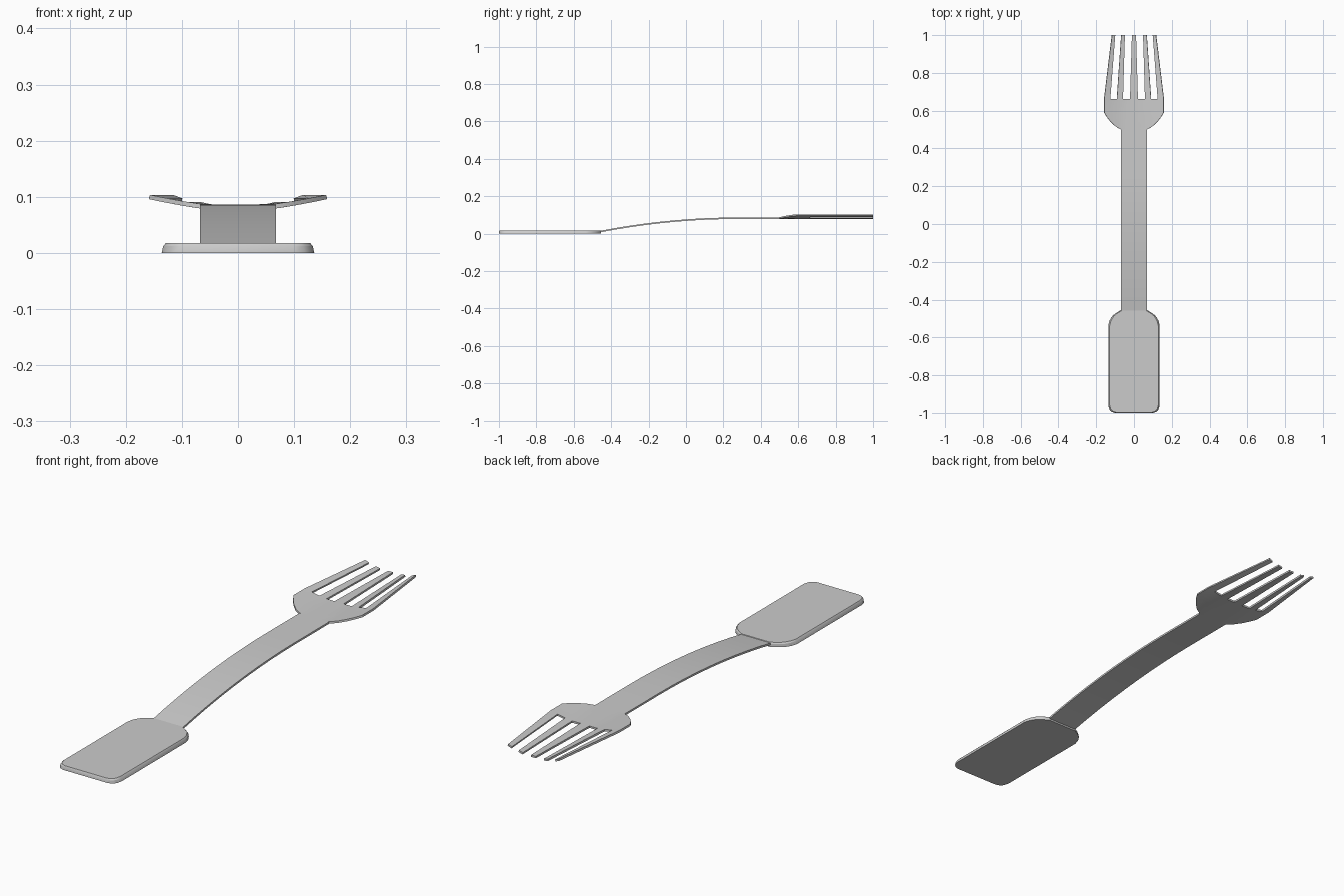
import bpy
import bmesh

cube = bpy.data.objects.get("Cube")
if cube:
    bpy.data.objects.remove(cube, do_unlink=True)

grey = bpy.data.materials.new("light_grey")
grey.use_nodes = True
grey.diffuse_color = (0.6, 0.6, 0.6, 1)
grey.node_tree.nodes["Principled BSDF"].inputs["Base Color"].default_value = (0.6, 0.6, 0.6, 1)


def finish(name, bm, thickness=0):
    bmesh.ops.remove_doubles(bm, verts=bm.verts, dist=1e-5)
    if not thickness:
        bmesh.ops.recalc_face_normals(bm, faces=bm.faces)
    mesh = bpy.data.meshes.new(name)
    bm.to_mesh(mesh)
    bm.free()
    mesh.materials.append(grey)
    ob = bpy.data.objects.new(name, mesh)
    bpy.context.collection.objects.link(ob)
    bpy.ops.object.select_all(action="DESELECT")
    ob.select_set(True)
    bpy.context.view_layer.objects.active = ob
    if thickness:
        mod = ob.modifiers.new("thickness", "SOLIDIFY")
        mod.thickness = thickness
        mod.offset = -1
        bpy.ops.object.modifier_apply(modifier=mod.name)
    bpy.ops.object.shade_smooth_by_angle(angle=0.5)
    return ob


def add_strip(bm, near, far):
    """Upward quads between two rows of points running from -x to +x."""
    for i in range(len(near) - 1):
        bm.faces.new([bm.verts.new(p) for p in (near[i], near[i + 1], far[i + 1], far[i])])


# Grip: rounded outline, sides flaring slightly towards the bottom
half = [(0.10, -1.0), (0.117, -0.994), (0.128, -0.982), (0.134, -0.96),
        (0.134, -0.535), (0.127, -0.51), (0.112, -0.485), (0.09, -0.468), (0.067, -0.455)]
outline = half + [(-x, y) for x, y in reversed(half)]
bm = bmesh.new()
rings = []
for z, grow in ((0, 1.015), (0.012, 0.995), (0.0175, 0.96)):
    rings.append([bm.verts.new((x * grow, -0.73 + (y + 0.73) * min(1, grow ** 0.3), z))
                  for x, y in outline])
for low, high in zip(rings, rings[1:]):
    for i in range(len(low)):
        j = (i + 1) % len(low)
        bm.faces.new((low[i], low[j], high[j], high[i]))
bm.faces.new(rings[0])
bm.faces.new(rings[-1])
finish("grip", bm)


# Neck: strip rising in a gentle arc, then running level into the head
def neck_row(y):
    t = min(1, (y + 0.47) / 0.75)
    z = 0.013 + 0.0736 * (1 - (1 - t) ** 2)
    return [(-0.068, y, z), (0.068, y, z)]


bm = bmesh.new()
stations = [-0.47 + 0.75 * i / 9 for i in range(10)] + [0.5]
for a, b in zip(stations, stations[1:]):
    add_strip(bm, neck_row(a), neck_row(b))
finish("neck", bm, 0.008)


# Head: shallow dish whose edges curl upwards, with five converging tines
def dish(x):
    return 0.0866 + 0.017 * (max(0, abs(x) - 0.06) / 0.097) ** 1.2


def mirrored(values):
    return [-v for v in values] + list(reversed(values))


base = mirrored([0.157, 0.125, 0.09, 0.058, 0.021])
tips = mirrored([0.116, 0.099, 0.067, 0.048, 0.011])


def head_row(y, half_width):
    return [(x * half_width / 0.157, y, dish(x * half_width / 0.157)) for x in base]


bm = bmesh.new()
rows = [head_row(y, w) for y, w in ((0.5, 0.068), (0.515, 0.095), (0.54, 0.122),
                                    (0.565, 0.142), (0.59, 0.157), (0.663, 0.157))]
for near, far in zip(rows, rows[1:]):
    add_strip(bm, near, far)
for i in range(0, 10, 2):
    far = [(tips[k], 1.0, dish(base[k])) for k in (i, i + 1)]
    add_strip(bm, rows[-1][i:i + 2], far)
finish("fork_head", bm, 0.008)
